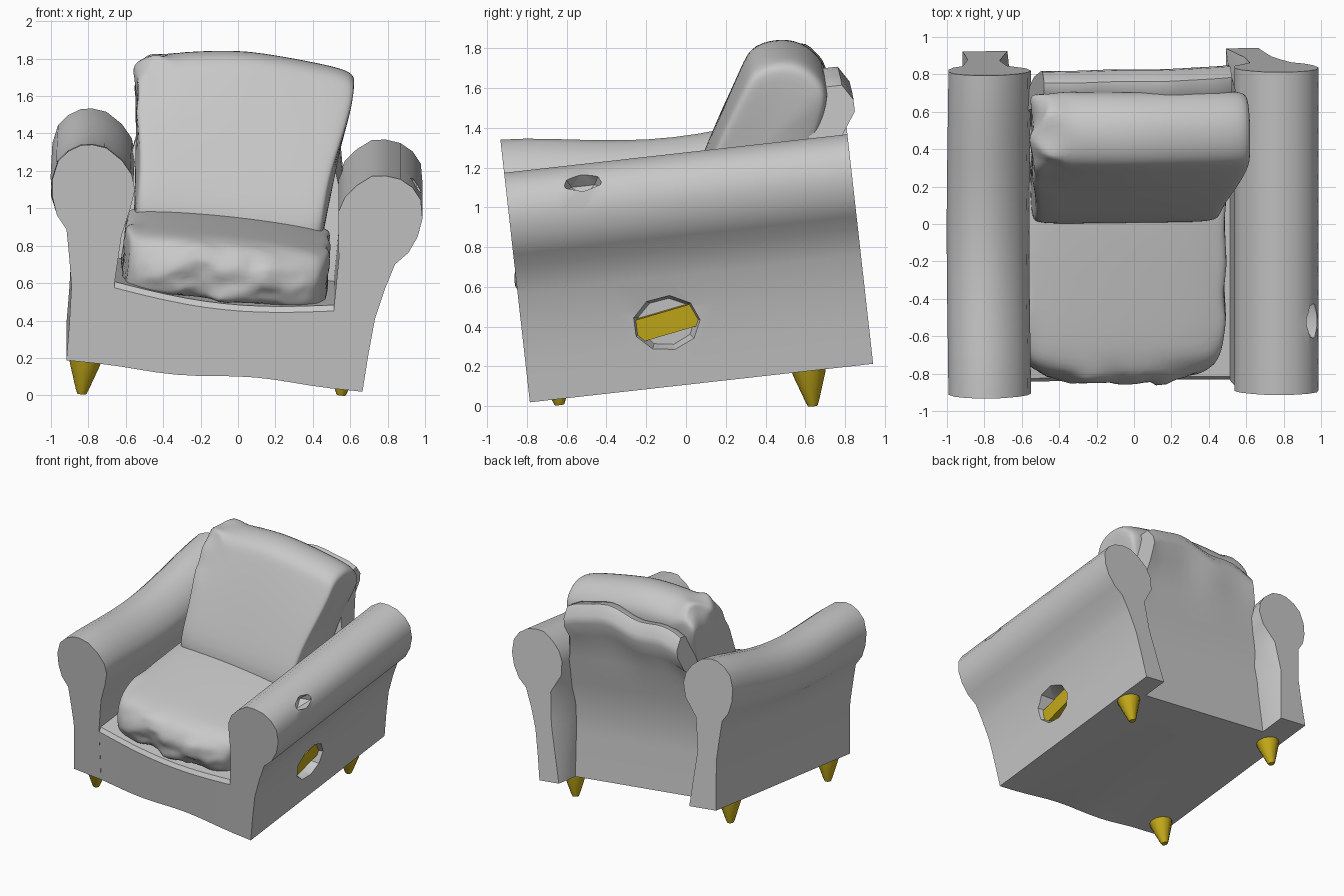
import bpy, bmesh, math
from mathutils import Matrix, Vector, noise

if "Cube" in bpy.data.objects:
    bpy.data.objects.remove(bpy.data.objects["Cube"])

# The whole chair leans towards its missing front right leg
TILT = (Matrix.Translation((-0.12, 0.072, 0.2))
        @ Matrix.Rotation(math.radians(6.4), 4, 'X')
        @ Matrix.Rotation(math.radians(6.1), 4, 'Y'))


def material(name, rgb):
    m = bpy.data.materials.new(name)
    m.diffuse_color = (*rgb, 1)
    m.use_nodes = True
    m.node_tree.nodes["Principled BSDF"].inputs["Base Color"].default_value = m.diffuse_color
    return m


GREY = material("grey_fabric", (0.58, 0.58, 0.58))
YELLOW = material("yellow_wood", (0.56, 0.41, 0.01))


def ramp(v, lo, hi):
    return max(0.0, min(1.0, (v - lo) / (hi - lo)))


def activate(ob):
    bpy.ops.object.select_all(action='DESELECT')
    ob.select_set(True)
    bpy.context.view_layer.objects.active = ob


def finish(name, bm, mat):
    bmesh.ops.recalc_face_normals(bm, faces=bm.faces)
    me = bpy.data.meshes.new(name)
    bm.to_mesh(me)
    bm.free()
    me.materials.append(mat)
    ob = bpy.data.objects.new(name, me)
    bpy.context.collection.objects.link(ob)
    ob.matrix_world = TILT
    return ob


def smooth(ob, angle):
    activate(ob)
    bpy.ops.object.shade_smooth_by_angle(angle=math.radians(angle))


def loft(name, rings, mat=GREY):
    """Skin a list of closed rings and cap both ends."""
    bm = bmesh.new()
    vs = [[bm.verts.new(p) for p in r] for r in rings]
    n = len(vs[0])
    for a, b in zip(vs, vs[1:]):
        for i in range(n):
            j = (i + 1) % n
            bm.faces.new((a[i], a[j], b[j], b[i]))
    bm.faces.new(vs[0])
    bm.faces.new(vs[-1])
    return finish(name, bm, mat)


def subdivide(ob, levels):
    mod = ob.modifiers.new("soften", 'SUBSURF')
    mod.levels = mod.render_levels = levels
    activate(ob)
    bpy.ops.object.modifier_apply(modifier=mod.name)


def cut(ob, cutter):
    mod = ob.modifiers.new("hole", 'BOOLEAN')
    mod.operation, mod.solver, mod.object = 'DIFFERENCE', 'EXACT', cutter
    activate(ob)
    bpy.ops.object.modifier_apply(modifier=mod.name)
    cutter.hide_render = True
    cutter.hide_set(True)


def crumple(ob, weight, size, strength):
    for v in ob.data.vertices:
        w = weight(v.co)
        if w > 0:
            v.co += noise.noise_vector(v.co * size) * strength * min(w, 1)


# Rolled arms; the inner edge of the rear post is scooped out
ARM = [(0.79, 0), (0.80, 0.2), (0.815, 0.40), (0.85, 0.56),
       (0.89, 0.70), (0.955, 0.77), (0.995, 0.86), (1.01, 0.96), (0.99, 1.06),
       (0.94, 1.12), (0.87, 1.158), (0.79, 1.168), (0.71, 1.158),
       (0.62, 1.10), (0.56, 1.03), (0.535, 0.95), (0.55, 0.84),
       (0.58, 0.70), (0.59, 0.45)]


def arm(name, side, foot, outer, inner, scoop, sag):
    rings = []
    for k in range(15):
        u = k / 14
        y = -0.872 + 1.737 * u
        drop = sag * math.sin(math.pi * u) ** 1.5
        ring = []
        for x, z in ARM + [(foot, 0.0)]:
            if x > 0.78:
                x += 0.012 * (1 - ramp(z, 0, 0.5)) * (side < 0)
                x -= outer * ramp(z, 0.5, 0.9) * ramp(x, 0.78, 0.9)
            else:
                x += inner * ramp(z, 0.6, 0.9) * (1 - ramp(x, 0.6, 0.75))
                if k == 14 and 0.3 < z < 0.8:
                    x += scoop
            ring.append((side * x, y, z - drop * ramp(z, 0.5, 0.9)))
        rings.append(ring)
    return loft(name, rings)


left_arm = arm("left_arm", -1, 0.56, 0.03, 0.0, 0.06, 0.085)
right_arm = arm("right_arm", 1, 0.615, 0.0, 0.025, 0.08, 0.0)

# Torn hole in the right side, showing a plank of the frame
bm = bmesh.new()
bmesh.ops.create_cone(bm, cap_ends=True, segments=9, radius1=0.145,
                      radius2=0.185, depth=0.14,
                      matrix=Matrix.Translation((0.79, -0.145, 0.32))
                      @ Matrix.Diagonal((1, 1, 0.82, 1))
                      @ Matrix.Rotation(math.pi / 2, 4, 'Y'))
cut(right_arm, finish("side_hole_cutter", bm, GREY))

# Small tear on the roll of the right arm
bm = bmesh.new()
bmesh.ops.create_icosphere(bm, subdivisions=1, radius=1,
                           matrix=Matrix.Translation((0.97, -0.485, 1.10))
                           @ Matrix.Rotation(math.radians(-40), 4, 'Y')
                           @ Matrix.Diagonal((0.11, 0.11, 0.055, 1)))
cut(right_arm, finish("arm_hole_cutter", bm, GREY))
smooth(left_arm, 35)
smooth(right_arm, 35)

bm = bmesh.new()
bmesh.ops.create_cube(bm, size=1, matrix=Matrix.Translation((0.75, -0.145, 0.32))
                      @ Matrix.Rotation(math.radians(10), 4, 'X')
                      @ Matrix.Diagonal((0.05, 0.34, 0.115, 1)))
finish("frame_plank", bm, YELLOW)

# Front rail and seat base, sagging in the middle
rings = []
for k in range(13):
    x = -0.62 + 1.24 * k / 12
    s = math.cos(x / 0.62 * math.pi / 2)
    top = 0.45 - 0.06 * s
    low = 0.02 * math.sin(x * 5) * s
    rings.append([(x, -0.87, low), (x, -0.871, top - 0.03),
                  (x, -0.85, top), (x, -0.70, top), (x, 0.6, 0.42),
                  (x, 0.6, 0.0), (x, -0.7, 0.0)])
smooth(loft("seat_base", rings), 35)

# Back panel with a wavy crest and a recessed lower half
rings = []
for k in range(15):
    x = -0.64 + 1.28 * k / 14
    u = x / 0.64
    t = 1.39 + 0.055 * math.sin(u * 2.2 + 0.2) + 0.015 * math.sin(u * 7)
    t -= 0.05 * u ** 6
    d = 0.015 * u
    ring = [(0.65, 0), (0.65, 0.35), (0.66, 0.58), (0.72, 0.76),
            (0.78, 0.98), (0.84, t - 0.25), (0.90 + d, t - 0.14),
            (0.90 + d, t - 0.08), (0.85 + d, t), (0.78, t), (0.72, t - 0.06),
            (0.64, t - 0.35), (0.55, 0.7), (0.5, 0.4), (0.5, 0)]
    rings.append([(x * (1 - 0.22 * ramp(z, 0.75, 1.1)), y, z)
                  for y, z in ring])
smooth(loft("back_panel", rings), 45)


def cushion(name, profile, half, flare, lift, mid, ends):
    """Pillow skinned across x; ends shrink towards the profile centre."""
    c = sum((Vector(p) for p in profile), Vector((0, 0))) / len(profile)
    a, b, d = ends
    rings = []
    for t, s in ((-1, a), (-0.985, b), (-0.9, d), (-0.65, 1.0),
                 (-0.3, 1.0), (0, 1.0), (0.3, 1.0), (0.65, 1.0),
                 (0.9, d), (0.985, b), (1, a)):
        ring = []
        for p in profile:
            y, z = c + (Vector(p) - c) * s
            ring.append((mid + t * half * flare(t, z), y, z + lift(t, z)))
        rings.append(ring)
    ob = loft(name, rings)
    subdivide(ob, 2)
    return ob


# Seat cushion with a crumpled front
seat = cushion("seat_cushion",
               [(-0.85, 0.48), (-0.865, 0.58), (-0.835, 0.67), (-0.74, 0.725),
                (-0.45, 0.74), (-0.1, 0.76), (0.3, 0.77), (0.5, 0.72),
                (0.5, 0.5), (0.3, 0.42), (-0.4, 0.40), (-0.77, 0.40),
                (-0.83, 0.42)],
               0.545, lambda t, z: 1.0, lambda t, z: -0.025 * t * t, -0.005,
               (0.74, 0.89, 0.965))
for v in seat.data.vertices:
    f = ramp(-v.co.y, 0.5, 0.8)
    v.co.y += 0.06 * f * (v.co.x / 0.55) ** 4
    v.co.x *= 1 - 0.04 * f
crumple(seat, lambda p: max((-0.70 - p.y) * 8, (abs(p.x) - 0.47) * 10),
        5, 0.03)
crumple(seat, lambda p: (-0.76 - p.y) * 12, 13, 0.02)
smooth(seat, 50)


def crest(t, z):
    """Rounded top edge of the back cushion, lower at both corners."""
    return ramp(z, 1.1, 1.5) * (-0.015 - (0.09 if t < 0 else 0.045)
                                * abs(t) ** 1.4)


# Back cushion, wider at the top with a crushed left corner
back = cushion("back_cushion",
               [(-0.03, 0.70), (0.10, 0.97), (0.25, 1.27), (0.38, 1.51),
                (0.43, 1.59), (0.55, 1.62), (0.69, 1.595), (0.79, 1.48),
                (0.80, 1.36), (0.70, 1.10), (0.52, 0.75), (0.40, 0.55),
                (0.1, 0.52)],
               0.505,
               lambda t, z: 1.0 + (0.185 if t > 0 else 0.14)
               * ramp(z, 1.02, 1.38),
               crest, -0.005, (0.82, 0.94, 0.99))
crumple(back, lambda p: min((-0.33 - p.x) * 5, (p.z - 1.2) * 4), 6, 0.06)
smooth(back, 50)

# Three tapered legs; the front right one is missing
for name, x, y in (("front_left_leg", -0.70, -0.725),
                   ("back_left_leg", -0.70, 0.54),
                   ("back_right_leg", 0.695, 0.54)):
    rings = [[(x + r * math.cos(a * math.pi / 6),
               y + r * math.sin(a * math.pi / 6), z) for a in range(12)]
             for r, z in ((0.09, 0.01), (0.08, -0.03), (0.034, -0.165),
                          (0.024, -0.188))]
    smooth(loft(name, rings, YELLOW), 40)
